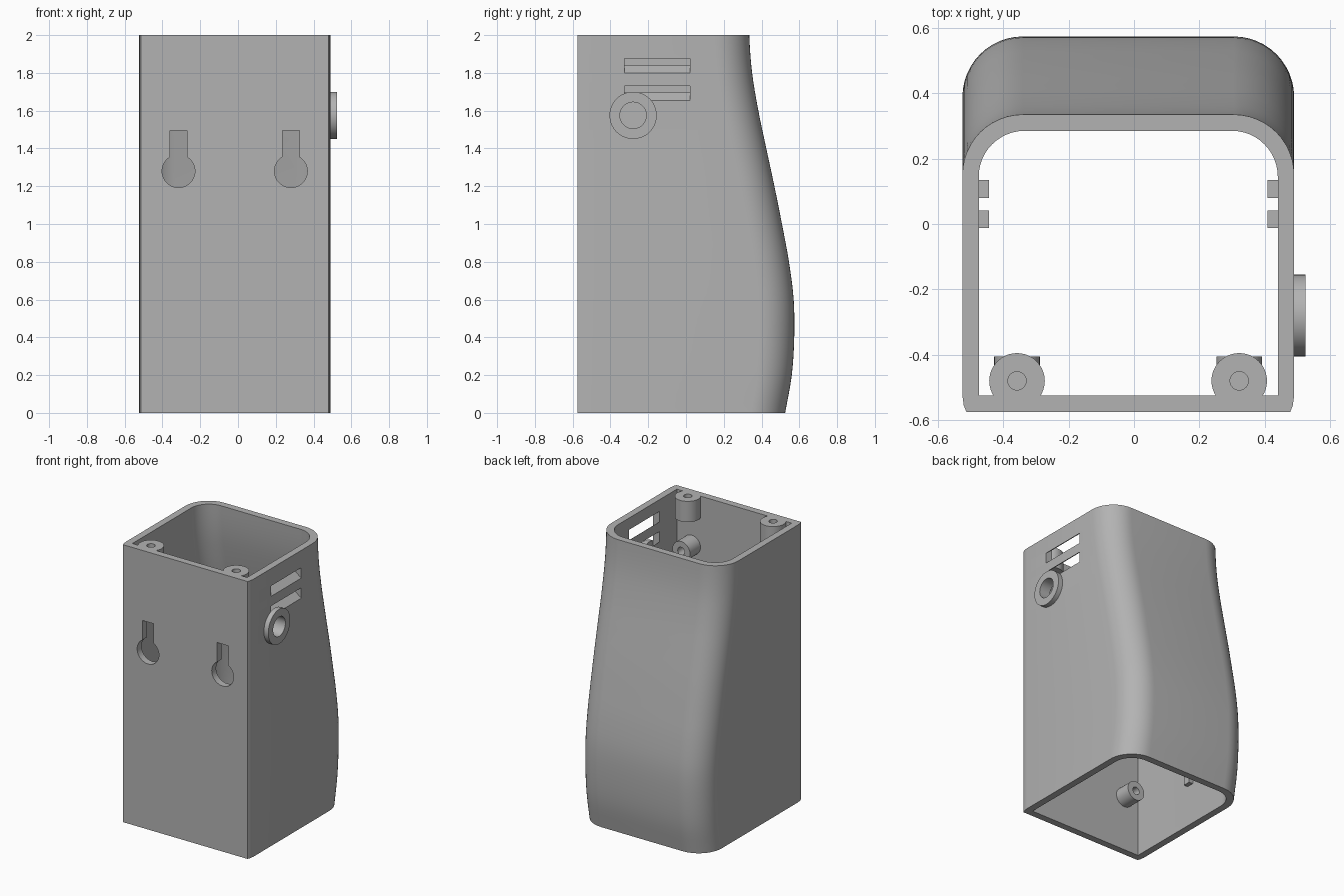
import bpy, bmesh, math
from mathutils import Vector, Matrix

if "Cube" in bpy.data.objects:
    bpy.data.objects.remove(bpy.data.objects["Cube"])

grey = bpy.data.materials.new("plain_grey")
grey.diffuse_color = (0.45, 0.45, 0.45, 1)
grey.use_nodes = True
grey.node_tree.nodes["Principled BSDF"].inputs["Base Color"].default_value = grey.diffuse_color

X0, X1, FRONT, WALL = -0.525, 0.49, -0.575, 0.05
# back edge of the housing at every 0.2 of height
BACK = [0.525, 0.56, 0.573, 0.57, 0.545, 0.508, 0.468, 0.425, 0.383, 0.35, 0.335]


def back_y(z):
    """Smooth curve through the back edge heights."""
    t = min(max(z / 0.2, 0), 9.9999)
    i = int(t)
    t -= i
    b, c = BACK[i], BACK[i + 1]
    a = BACK[i - 1] if i else 2 * b - c
    d = BACK[i + 2] if i < 9 else c
    return b + 0.5 * t * (c - a + t * (2 * a - 5 * b + 4 * c - d + t * (3 * (b - c) + d - a)))


def finish(name, bm):
    bmesh.ops.recalc_face_normals(bm, faces=bm.faces)
    me = bpy.data.meshes.new(name)
    bm.to_mesh(me)
    bm.free()
    me.materials.append(grey)
    ob = bpy.data.objects.new(name, me)
    bpy.context.collection.objects.link(ob)
    return ob


def smooth(ob):
    bpy.ops.object.select_all(action='DESELECT')
    bpy.context.view_layer.objects.active = ob
    ob.select_set(True)
    bpy.ops.object.shade_smooth_by_angle(angle=math.radians(30))


def section(z, inset):
    """Horizontal outline with two large round corners at the back."""
    r = 0.185 - inset * 0.9
    xa, xb, yb, yf = X0 + inset, X1 - inset, back_y(z) - inset, FRONT + inset
    if inset:
        pts = [(xa, yf), (xb, yf)]
    else:
        pts = [(xa, yf + 0.05), (xa + 0.004, yf + 0.02), (xa + 0.012, yf),
               (xb - 0.012, yf), (xb - 0.004, yf + 0.02), (xb, yf + 0.05)]
    for cx, start in ((xb - r, 0), (xa + r, 90)):
        for k in range(13):
            a = math.radians(start + 90 * k / 12)
            pts.append((cx + r * math.cos(a), yb - r + r * math.sin(a)))
    return [(x, y, z) for x, y in pts]


def loft(name, inset, heights):
    bm = bmesh.new()
    rings = [[bm.verts.new(p) for p in section(z, inset)] for z in heights]
    n = len(rings[0])
    for lo, hi in zip(rings, rings[1:]):
        for i in range(n):
            j = (i + 1) % n
            bm.faces.new((lo[i], lo[j], hi[j], hi[i]))
    bm.faces.new(rings[0])
    bm.faces.new(rings[-1])
    return finish(name, bm)


def prism(name, pts, offset):
    """Extrude a flat outline along an offset."""
    bm = bmesh.new()
    f = bm.faces.new([bm.verts.new(p) for p in pts])
    g = bmesh.ops.extrude_face_region(bm, geom=[f])["geom"]
    bmesh.ops.translate(bm, vec=Vector(offset), verts=[v for v in g if isinstance(v, bmesh.types.BMVert)])
    return finish(name, bm)


def lathe(name, profile, loc, axis, steps=40):
    """Spin (radius, height) points about an axis."""
    bm = bmesh.new()
    vs = [bm.verts.new((r, 0, h)) for r, h in profile]
    es = [bm.edges.new(p) for p in zip(vs, vs[1:])]
    bmesh.ops.spin(bm, geom=vs + es, cent=(0, 0, 0), axis=(0, 0, 1),
                   angle=math.tau, steps=steps, use_duplicate=False)
    bmesh.ops.remove_doubles(bm, verts=bm.verts, dist=1e-4)
    rot = Vector((0, 0, 1)).rotation_difference(Vector(axis)).to_matrix().to_4x4()
    bm.transform(Matrix.Translation(loc) @ rot)
    return finish(name, bm)


def box(name, x, y, z):
    return prism(name, [(x[0], y[0], z[0]), (x[1], y[0], z[0]), (x[1], y[1], z[0]), (x[0], y[1], z[0])],
                 (0, 0, z[1] - z[0]))


# housing, open at top and bottom
housing = loft("housing", 0, [i * 0.05 for i in range(41)])
cutters = [loft("cavity_cutter", WALL, [-0.05] + [i * 0.05 for i in range(41)] + [2.05])]

# keyhole openings for hanging
for cx in (-0.315, 0.28):
    pts = [(cx + 0.045, -0.7, 1.495), (cx - 0.045, -0.7, 1.495)]
    for k in range(33):
        a = math.radians(121 + 298 * k / 32)
        pts.append((cx + 0.087 * math.cos(a), -0.7, 1.28 + 0.087 * math.sin(a)))
    cutters.append(prism("keyhole_cutter", pts, (0, 0.2, 0)))

# vent slots sloping down towards the outside
for z in (1.80, 1.655):
    s = 0.04 / WALL
    pts = [(X1 + d, -0.325, z + h - s * d) for d, h in ((0.03, 0), (0.03, 0.075), (-0.08, 0.075), (-0.08, 0))]
    cutters.append(prism("vent_cutter", pts, (0, 0.345, 0)))

# cable hole through the right wall
cutters.append(lathe("cable_hole_cutter", [(0, -0.1), (0.07, -0.1), (0.07, 0.1), (0, 0.1)],
                     (X1, -0.28, 1.575), (1, 0, 0)))

bpy.context.view_layer.objects.active = housing
for c in cutters:
    c.hide_render = True
    m = housing.modifiers.new("cut", 'BOOLEAN')
    m.operation, m.solver, m.object = 'DIFFERENCE', 'EXACT', c
    bpy.ops.object.modifier_apply(modifier=m.name)
    bpy.data.objects.remove(c)
smooth(housing)

# raised ring around the cable hole
smooth(lathe("cable_ring", [(0.07, 0), (0.125, 0), (0.125, 0.035), (0.07, 0.035), (0.07, 0)],
             (X1, -0.28, 1.575), (1, 0, 0)))

for side, cx in (("left", -0.358), ("right", 0.322)):
    # upright screw bosses at the rim
    smooth(lathe(side + "_screw_boss", [(0, -0.15), (0.085, -0.15), (0.085, 0), (0.028, 0), (0.028, -0.12), (0, -0.12)],
                 (cx, -0.48, 2), (0, 0, 1)))
    # board mounting posts on the inside of the front wall
    for level, z in (("lower", 0.4), ("upper", 1.63)):
        smooth(lathe(f"{side}_{level}_post", [(0, 0), (0.07, 0), (0.07, 0.12), (0.028, 0.12), (0.028, 0.01), (0, 0.01)],
                     (cx, FRONT + WALL, z), (0, 1, 0), 32))

# paired guide ribs on the inside of both side walls
for side, xs in (("left", (X0 + WALL, X0 + WALL + 0.032)), ("right", (X1 - WALL - 0.032, X1 - WALL))):
    for i, ys in enumerate(((-0.012, 0.042), (0.08, 0.135))):
        box(f"{side}_guide_rib_{i + 1}", xs, ys, (0.3, 0.45))
